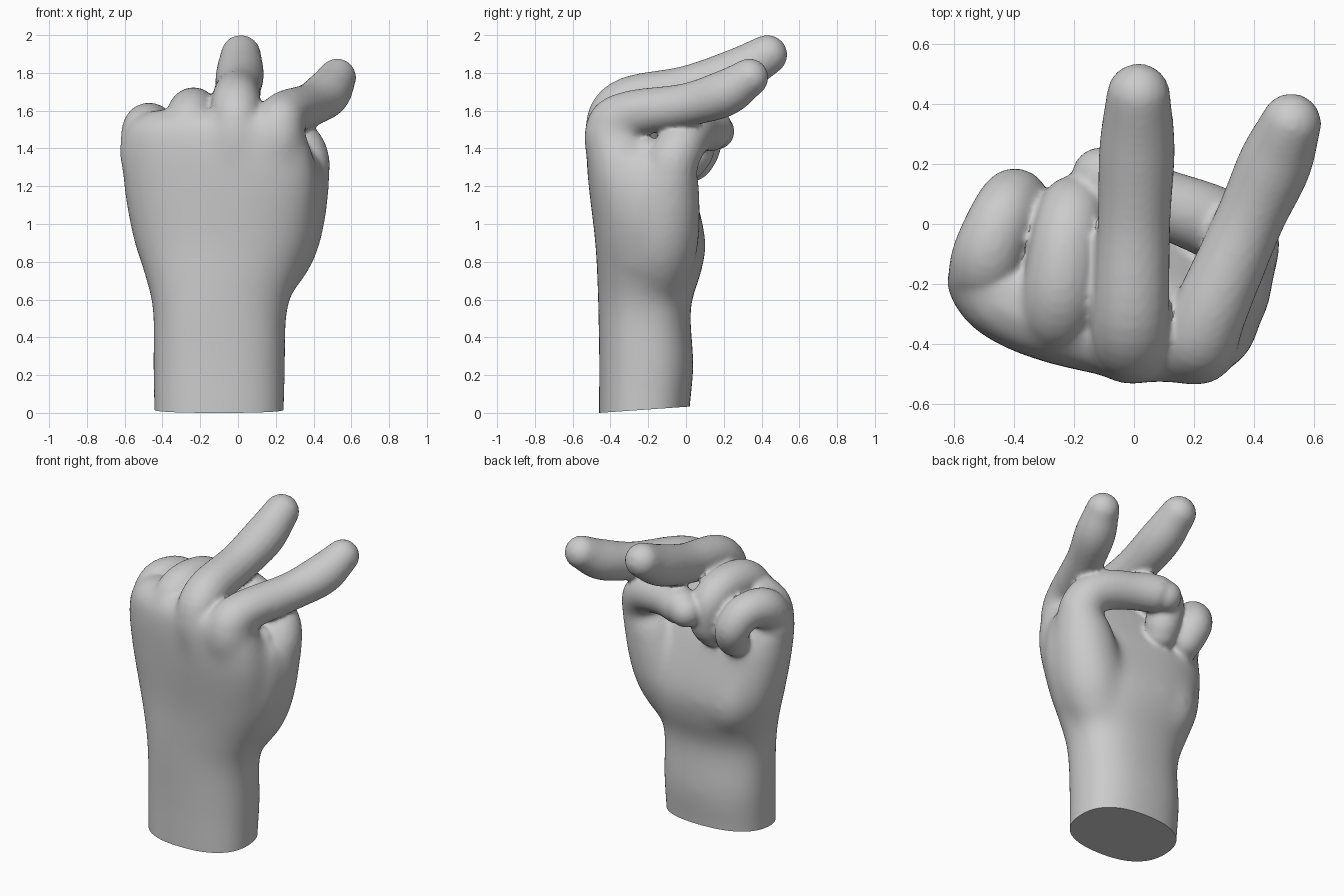
import bpy, bmesh, math
from mathutils import Vector

if "Cube" in bpy.data.objects:
    bpy.data.objects.remove(bpy.data.objects["Cube"])

bm = bmesh.new()


def bridge(rings):
    """Skin a list of vertex rings and close both ends."""
    n = len(rings[0])
    for a, b in zip(rings, rings[1:]):
        for i in range(n):
            j = (i + 1) % n
            bm.faces.new((a[i], a[j], b[j], b[i]))
    bm.faces.new(rings[0][::-1])
    bm.faces.new(rings[-1])


def spline(pts, steps=6):
    """Catmull-Rom through tuples of any length."""
    p = [Vector(q) for q in pts]
    p = [p[0] * 2 - p[1]] + p + [p[-1] * 2 - p[-2]]
    out = []
    for i in range(1, len(p) - 2):
        a, b, c, d = p[i - 1:i + 3]
        for s in range(steps):
            t = s / steps
            out.append(0.5 * (2 * b + (c - a) * t + (2 * a - 5 * b + 4 * c - d) * t * t
                              + (3 * b - a - 3 * c + d) * t ** 3))
    return out + [p[-2]]


def digit(pts, n=20):
    """Round tube through (x, y, z, radius) points with a domed tip."""
    path = spline(pts)
    pos = [v.to_3d() for v in path]
    rad = [v[3] for v in path]
    tan = [(pos[min(i + 1, len(pos) - 1)] - pos[max(i - 1, 0)]).normalized()
           for i in range(len(pos))]
    for k in range(1, 5):
        a = k * math.pi / 2 / 4.4
        pos.append(path[-1].to_3d() + tan[len(path) - 1] * path[-1][3] * math.sin(a))
        rad.append(path[-1][3] * math.cos(a))
        tan.append(tan[len(path) - 1])
    u = tan[0].orthogonal().normalized()
    rings = []
    for p, r, t in zip(pos, rad, tan):
        u = (u - t * u.dot(t)).normalized()
        w = t.cross(u)
        rings.append([bm.verts.new(p + r * (u * math.cos(2 * math.pi * i / n)
                                            + w * math.sin(2 * math.pi * i / n)))
                      for i in range(n)])
    bridge(rings)


def palm(sections, n=48, power=0.84):
    """Loft of turned superellipses: (z, cx, cy, rx, ry, turn)."""
    rings = []
    first = spline([s[:3] for s in sections])
    second = spline([s[3:] for s in sections])
    for (z, cx, cy), (rx, ry, turn) in zip(first, second):
        ring = []
        for i in range(n):
            c, s = math.cos(2 * math.pi * i / n), math.sin(2 * math.pi * i / n)
            x = rx * math.copysign(abs(c) ** power, c)
            y = ry * math.copysign(abs(s) ** power, s)
            ring.append(bm.verts.new((cx + x * math.cos(turn) - y * math.sin(turn),
                                      cy + x * math.sin(turn) + y * math.cos(turn), z)))
        rings.append(ring)
    bridge(rings)


# Wrist and palm
palm([(-0.30, -0.10, -0.225, 0.34, 0.235, 0.0),
      (0.00, -0.10, -0.222, 0.345, 0.24, 0.0),
      (0.25, -0.10, -0.21, 0.35, 0.25, 0.0),
      (0.55, -0.095, -0.22, 0.357, 0.245, 0.0),
      (0.75, -0.08, -0.195, 0.42, 0.275, -0.06),
      (0.92, -0.075, -0.19, 0.48, 0.285, -0.12),
      (1.20, -0.09, -0.24, 0.52, 0.255, -0.18),
      (1.40, -0.11, -0.285, 0.505, 0.215, -0.20),
      (1.53, -0.12, -0.31, 0.45, 0.17, -0.20),
      (1.60, -0.11, -0.31, 0.36, 0.09, -0.20)])
# Heel of the palm on the little finger side
digit([(-0.24, -0.10, 0.68, 0.12), (-0.30, -0.065, 0.85, 0.17),
       (-0.36, -0.08, 1.02, 0.15), (-0.40, -0.12, 1.18, 0.12)])

# Index finger, stretched out and splayed
digit([(0.14, -0.32, 1.00, 0.14), (0.20, -0.375, 1.35, 0.15), (0.21, -0.395, 1.50, 0.145),
       (0.255, -0.29, 1.58, 0.127), (0.38, 0.0, 1.63, 0.115),
       (0.47, 0.2, 1.69, 0.123), (0.525, 0.335, 1.775, 0.102)])
# Middle finger, stretched out
digit([(0.0, -0.32, 1.00, 0.14), (-0.01, -0.38, 1.35, 0.145), (-0.01, -0.395, 1.53, 0.14),
       (-0.01, -0.30, 1.65, 0.13), (0.0, 0.0, 1.715, 0.122),
       (0.01, 0.25, 1.795, 0.127), (0.015, 0.43, 1.895, 0.107)])
# Ring finger, curled
digit([(-0.20, -0.28, 1.00, 0.14), (-0.25, -0.33, 1.35, 0.14), (-0.26, -0.31, 1.50, 0.135),
       (-0.245, -0.22, 1.585, 0.13), (-0.225, -0.06, 1.595, 0.12), (-0.205, 0.04, 1.53, 0.115),
       (-0.19, 0.045, 1.40, 0.108), (-0.20, 0.01, 1.33, 0.10)])
# Little finger, curled
digit([(-0.40, -0.20, 1.00, 0.13), (-0.48, -0.20, 1.30, 0.135), (-0.49, -0.18, 1.43, 0.132),
       (-0.485, -0.10, 1.515, 0.122), (-0.44, 0.02, 1.515, 0.112), (-0.40, 0.08, 1.43, 0.107),
       (-0.375, 0.05, 1.34, 0.10), (-0.375, 0.01, 1.30, 0.09)])
# Thumb with its fleshy base, folded across the curled fingers
digit([(0.08, -0.17, 0.58, 0.13), (0.21, -0.14, 0.86, 0.20), (0.29, -0.11, 1.12, 0.19),
       (0.345, -0.08, 1.30, 0.145), (0.325, -0.03, 1.41, 0.128), (0.23, 0.02, 1.47, 0.122),
       (0.08, 0.075, 1.495, 0.115), (-0.06, 0.135, 1.50, 0.115), (-0.11, 0.16, 1.49, 0.098)])
# Web of skin between thumb and index finger
digit([(0.20, -0.24, 0.80, 0.16), (0.285, -0.23, 1.05, 0.165),
       (0.31, -0.21, 1.25, 0.145), (0.29, -0.20, 1.36, 0.10)])

# Fuse everything into one continuous skin
mesh = bpy.data.meshes.new("hand")
bm.to_mesh(mesh)
bm.free()
hand = bpy.data.objects.new("hand", mesh)
bpy.context.collection.objects.link(hand)
remesh = hand.modifiers.new("fuse", 'REMESH')
remesh.mode = 'VOXEL'
remesh.voxel_size = 0.013
soften = hand.modifiers.new("soften", 'SMOOTH')
soften.factor = 0.5
soften.iterations = 8
graph = bpy.context.evaluated_depsgraph_get()
skin = bpy.data.meshes.new_from_object(hand.evaluated_get(graph))
hand.modifiers.clear()
hand.data = skin
skin.name = "hand"

bm = bmesh.new()
bm.from_mesh(skin)
# Blend knuckles, palm and thumb base; the region shrinks so its edge fades out
for k in range(50):
    f = 0.1 * k / 50
    soft = [v for v in bm.verts
            if -0.2 < v.co.z < 1.36 - f and not (v.co.y > -0.1 + f and v.co.z > 1.24 - f)
            or (v.co.y < -0.2 - f and 1.2 < v.co.z < 1.63 - f)]
    bmesh.ops.smooth_vert(bm, verts=soft, factor=0.5,
                          use_axis_x=True, use_axis_y=True, use_axis_z=True)

# Slightly tilted flat cut at the wrist
bmesh.ops.bisect_plane(bm, geom=bm.verts[:] + bm.edges[:] + bm.faces[:],
                       plane_co=(0, -0.46, 0.0), plane_no=(0, -0.07, 1),
                       clear_inner=True)
bmesh.ops.holes_fill(bm, edges=[e for e in bm.edges if e.is_boundary], sides=0)
bmesh.ops.recalc_face_normals(bm, faces=bm.faces[:])
bm.to_mesh(skin)
bm.free()

bpy.context.view_layer.objects.active = hand
hand.select_set(True)
bpy.ops.object.shade_smooth_by_angle(angle=math.radians(40))
